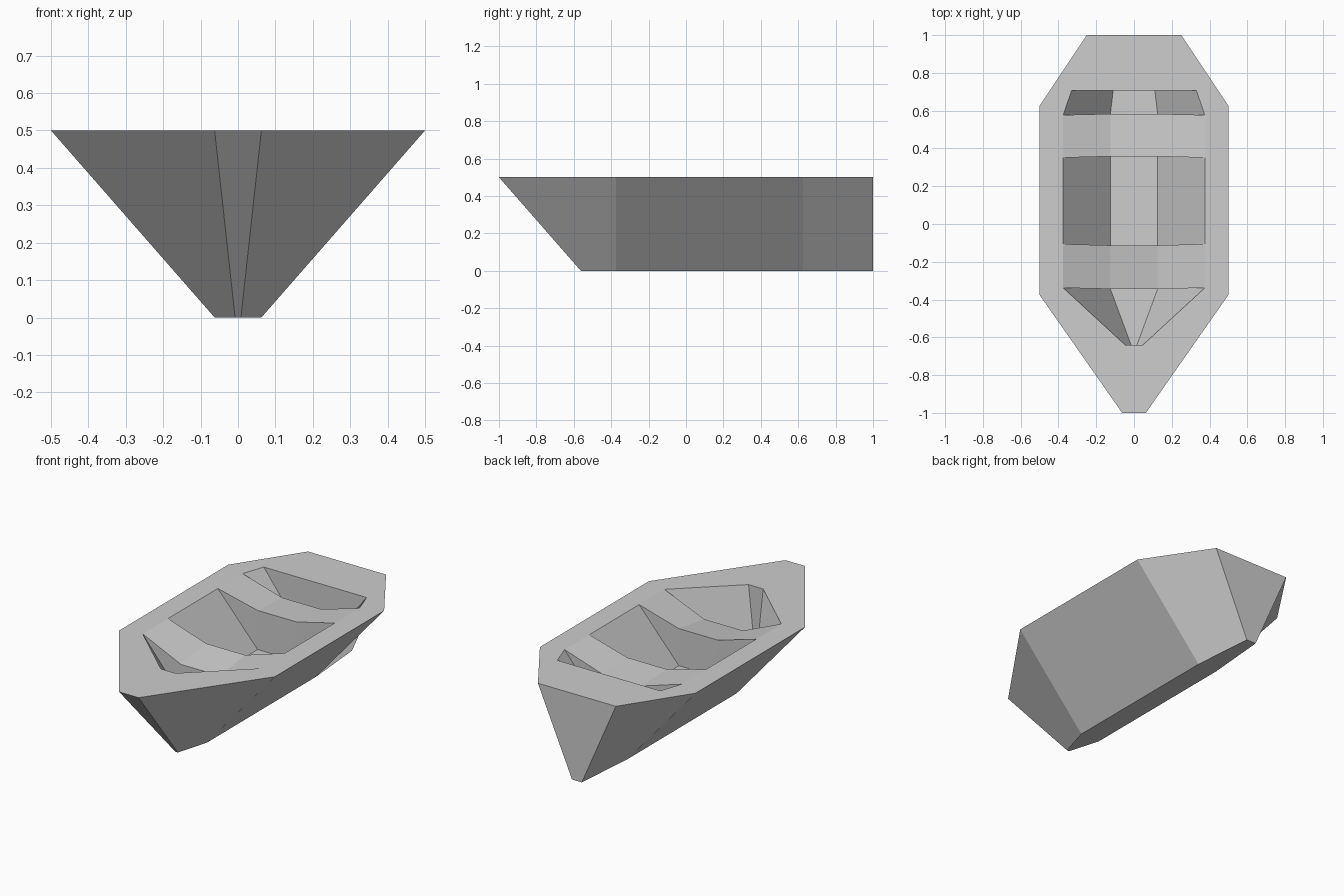
import bpy
import bmesh

old = bpy.data.objects.get("Cube")
if old:
    bpy.data.objects.remove(old, do_unlink=True)

grey = bpy.data.materials.new("hull_grey")
grey.use_nodes = True
colour = (0.61, 0.61, 0.61, 1)
grey.diffuse_color = colour
grey.node_tree.nodes["Principled BSDF"].inputs["Base Color"].default_value = colour

TOP = 0.5
FLOOR = 0.21
TAPER = 0.125   # keel width relative to the deck

bm = bmesh.new()


def strip(*rails):
    """Skin quads between neighbouring rails of equal length."""
    for a, b in zip(rails, rails[1:]):
        for i in range(len(a) - 1):
            bm.faces.new((a[i + 1], b[i + 1], b[i], a[i]))


def rail(points):
    return [bm.verts.new(p) for p in points]


# Outer hull, one half: deck half-width, deck y, keel y
outline = [(0, -1, -0.5625), (0.0625, -1, -0.5625), (0.5, -0.375, -0.375),
           (0.5, 0.625, 0.625), (0.25, 1, 1), (0, 1, 1)]
gunwale = rail([(x, y, TOP) for x, y, k in outline])
keel = rail([(x * TAPER, k, 0) for x, y, k in outline])
strip(gunwale, keel)
bm.faces.new(keel)

# Wells and benches: y at the deck, y lower down, half-width, surface height
sections = [(-0.64, -0.64, 0.047, FLOOR), (-0.338, -0.344, 0.375, FLOOR),
            (-0.338, -0.344, 0.375, 0.392), (-0.106, -0.113, 0.375, 0.425),
            (-0.106, -0.113, 0.375, FLOOR), (0.351, 0.358, 0.375, FLOOR),
            (0.351, 0.358, 0.375, 0.437), (0.577, 0.583, 0.375, 0.425),
            (0.577, 0.583, 0.375, FLOOR), (0.708, 0.708, 0.33, FLOOR)]
rim = rail([(w, y, TOP) for y, low, w, z in sections])
side = rail([(w / 3, low, z) for y, low, w, z in sections])
middle = rail([(0, low, z) for y, low, w, z in sections])
strip(rim, side, middle)

# End walls of the cockpit and the deck around it
ends = rail([(0, sections[0][0], TOP), (0, sections[-1][0], TOP)])
for i, end in zip((0, -1), ends):
    bm.faces.new((rim[i], side[i], middle[i], end))
bmesh.ops.remove_doubles(bm, verts=rim, dist=0.0001)
rim = [v for v in rim if v.is_valid]
bm.faces.new(gunwale + [ends[1]] + rim[::-1] + [ends[0]])

# Mirror the half across the centre line
bmesh.ops.mirror(bm, geom=bm.verts[:] + bm.edges[:] + bm.faces[:],
                 axis="X", merge_dist=0.0001)
bmesh.ops.remove_doubles(bm, verts=bm.verts, dist=0.0001)
bmesh.ops.dissolve_degenerate(bm, edges=bm.edges, dist=0.0001)
bmesh.ops.recalc_face_normals(bm, faces=bm.faces)

mesh = bpy.data.meshes.new("boat_hull")
bm.to_mesh(mesh)
bm.free()
mesh.materials.append(grey)
boat = bpy.data.objects.new("boat_hull", mesh)
bpy.context.collection.objects.link(boat)
